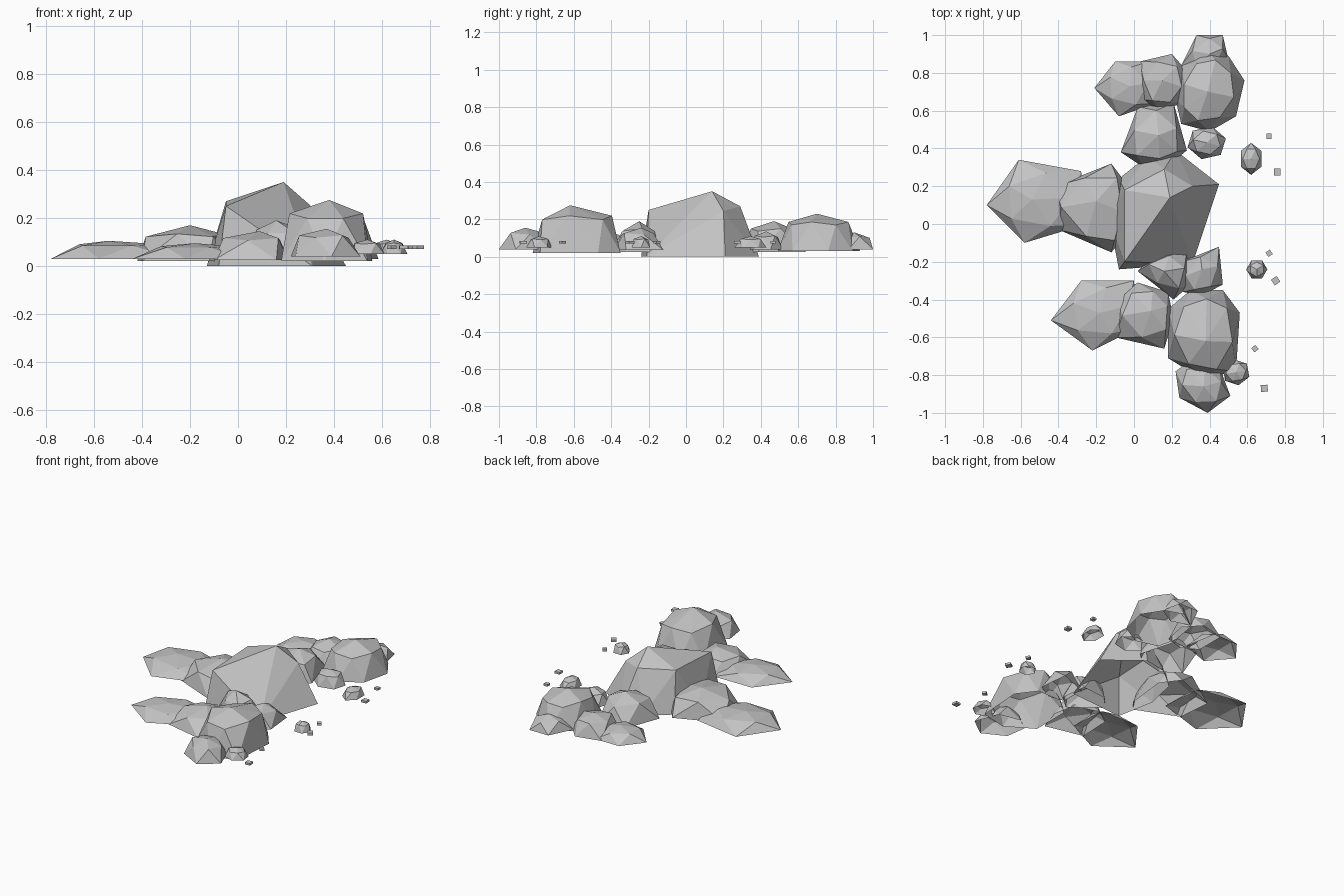
import bpy, bmesh, math
from mathutils import Matrix

stone = bpy.data.materials.new("stone grey")
stone.diffuse_color = (0.55, 0.55, 0.55, 1)


def finish(bm, name):
    mesh = bpy.data.meshes.new(name)
    bm.to_mesh(mesh)
    bm.free()
    mesh.materials.append(stone)
    bpy.context.collection.objects.link(bpy.data.objects.new(name, mesh))


def rock(name, z0, peak, outline, shoulder=0.82, rise=0.72, corners=None):
    """Faceted dome: base outline, shoulders over the edge midpoints, open underside."""
    px, py, pz = peak
    bm = bmesh.new()
    bm.verts.new(peak)
    for x, y in outline:
        bm.verts.new((x, y, z0))
    if corners is None:
        corners = []
        for i, (x, y) in enumerate(outline):
            mx, my = (x + outline[i - 1][0]) / 2, (y + outline[i - 1][1]) / 2
            h = rise + (0.04 if i % 2 else -0.04)
            corners.append((px + (mx - px) * shoulder, py + (my - py) * shoulder, z0 + (pz - z0) * h))
    for co in corners:
        bm.verts.new(co)
    bmesh.ops.convex_hull(bm, input=bm.verts[:])
    bmesh.ops.recalc_face_normals(bm, faces=bm.faces[:])
    under = [f for f in bm.faces if all(v.co.z < z0 + 1e-4 for v in f.verts)]
    bmesh.ops.delete(bm, geom=under, context='FACES')
    finish(bm, name)


def ring(cx, cy, rx, ry, n, turn):
    return [(cx + rx * math.cos(math.radians(turn) + math.tau * i / n),
             cy + ry * math.sin(math.radians(turn) + math.tau * i / n)) for i in range(n)]


# Main boulder, with a long steep face to the south-east
rock("main_boulder", 0, (0.19, 0.14, 0.35),
     [(-0.08, -0.24), (-0.13, 0.02), (-0.08, 0.24), (0.07, 0.36), (0.22, 0.39),
      (0.45, 0.21), (0.31, -0.21)],
     corners=[(-0.05, -0.2, 0.25), (-0.05, 0.18, 0.27), (0.16, 0.29, 0.27), (0.31, 0.2, 0.245)])

# West ridge
rock("west_slab", 0.03, (-0.54, 0.13, 0.105),
     [(-0.78, 0.10), (-0.61, 0.34), (-0.28, 0.28), (-0.25, 0.0), (-0.58, -0.10)], 0.78, 0.77)
rock("west_boulder", 0.02, (-0.2, 0.12, 0.17),
     [(-0.42, 0.2), (-0.12, 0.32), (-0.03, 0.2), (-0.06, -0.08), (-0.12, -0.15), (-0.4, -0.03)], 0.88)

# South arm
rock("south_boulder", 0.02, (0.38, -0.62, 0.275),
     [(0.18, -0.71), (0.18, -0.45), (0.30, -0.35), (0.47, -0.35), (0.56, -0.47),
      (0.54, -0.78), (0.36, -0.82)], 0.83, 0.74)
rock("south_end_rock", 0.04, (0.37, -0.86, 0.155),
     [(0.22, -0.78), (0.24, -0.92), (0.39, -1.0), (0.51, -0.91), (0.45, -0.75), (0.3, -0.72)])
rock("southwest_rock", 0.025, (0.09, -0.46, 0.145),
     [(-0.1, -0.6), (-0.09, -0.38), (0.02, -0.31), (0.18, -0.36), (0.21, -0.5), (0.16, -0.66)])
rock("southwest_slab", 0.03, (-0.18, -0.47, 0.095),
     [(-0.44, -0.51), (-0.28, -0.30), (0.0, -0.30), (0.02, -0.55), (-0.22, -0.67)], 0.78, 0.77)
rock("south_link_rock", 0.025, (0.16, -0.25, 0.19),
     [(0.02, -0.25), (0.1, -0.16), (0.28, -0.14), (0.3, -0.32), (0.21, -0.4)])
rock("southeast_rock", 0.035, (0.36, -0.24, 0.155),
     [(0.25, -0.2), (0.45, -0.12), (0.47, -0.32), (0.36, -0.38), (0.26, -0.36)])

# North arm
rock("north_link_rock", 0.025, (0.13, 0.47, 0.19),
     [(-0.07, 0.38), (0.02, 0.62), (0.21, 0.64), (0.28, 0.39), (0.22, 0.34), (0.05, 0.3)])
rock("north_boulder", 0.03, (0.39, 0.7, 0.23),
     [(0.22, 0.66), (0.25, 0.84), (0.38, 0.93), (0.5, 0.89), (0.585, 0.76),
      (0.54, 0.57), (0.4, 0.49), (0.25, 0.53)], 0.8, 0.74)
rock("north_end_rock", 0.04, (0.40, 0.9, 0.13),
     [(0.25, 0.84), (0.33, 1.0), (0.47, 1.0), (0.5, 0.87), (0.38, 0.8)])
rock("northwest_rock", 0.03, (0.15, 0.76, 0.15),
     [(0.03, 0.86), (0.2, 0.9), (0.29, 0.8), (0.26, 0.64), (0.14, 0.6), (0.03, 0.66)])
rock("northwest_slab", 0.03, (-0.02, 0.73, 0.10),
     [(-0.21, 0.72), (-0.1, 0.86), (0.08, 0.86), (0.12, 0.64), (-0.08, 0.57)], 0.78, 0.77)

# Loose stones along the east side
for name, z0, top, *shape in [
        ("northeast_stone", 0.04, 0.135, 0.385, 0.43, 0.105, 0.09, 6, 15),
        ("outer_north_stone", 0.05, 0.11, 0.62, 0.345, 0.062, 0.085, 6, 30),
        ("outer_south_stone", 0.05, 0.11, 0.65, -0.24, 0.056, 0.055, 6, 0),
        ("south_stone", 0.05, 0.11, 0.54, -0.785, 0.075, 0.07, 6, 40)]:
    rock(name, z0, (shape[0], shape[1], top), ring(*shape))

# Tiny chips
for i, (x, y, turn) in enumerate([(0.715, 0.465, 0), (0.758, 0.275, 0), (0.715, -0.155, 35),
                                  (0.75, -0.30, 35), (0.64, -0.66, 40), (0.69, -0.87, 5)]):
    size = 0.036 if i in (1, 3, 5) else 0.028
    bm = bmesh.new()
    bmesh.ops.create_cube(bm, size=1, matrix=Matrix.Translation((x, y, 0.078))
                          @ Matrix.Rotation(math.radians(turn), 4, 'Z')
                          @ Matrix.Diagonal((size, size, 0.014, 1)))
    finish(bm, f"chip_{i + 1}")
